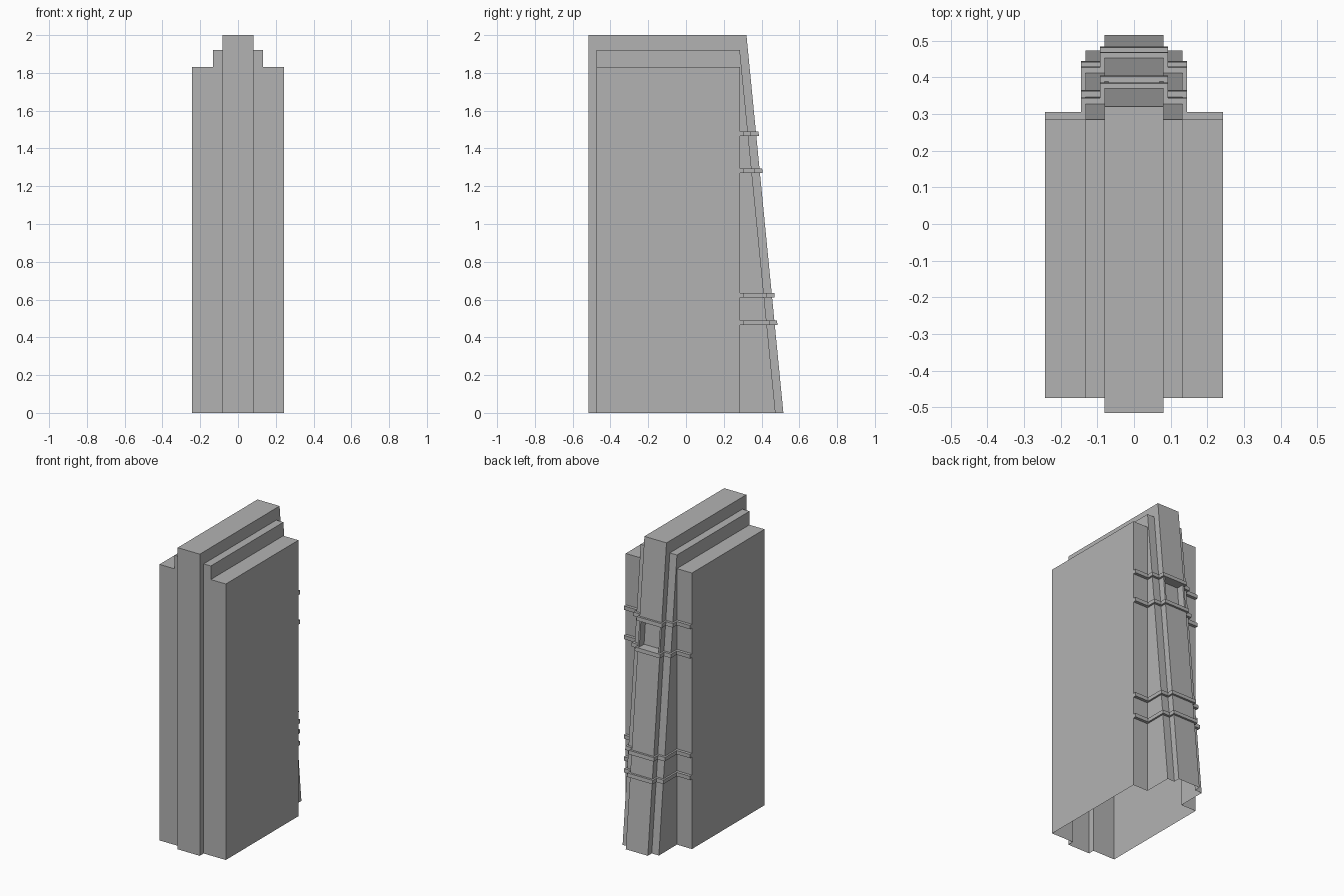
import bpy
import bmesh

cube = bpy.data.objects.get("Cube")
if cube:
    bpy.data.objects.remove(cube, do_unlink=True)

stone = bpy.data.materials.new("plain_grey")
stone.use_nodes = True
GREY = (0.45, 0.45, 0.45, 1)
stone.diffuse_color = GREY
stone.node_tree.nodes["Principled BSDF"].inputs["Base Color"].default_value = GREY


def prism(name, half_width, profile):
    """Extrude a (y, z) side profile symmetrically across x."""
    bm = bmesh.new()
    face = bm.faces.new([bm.verts.new((-half_width, y, z)) for y, z in profile])
    result = bmesh.ops.extrude_face_region(bm, geom=[face])
    moved = [v for v in result["geom"] if isinstance(v, bmesh.types.BMVert)]
    bmesh.ops.translate(bm, verts=moved, vec=(2 * half_width, 0, 0))
    bmesh.ops.recalc_face_normals(bm, faces=bm.faces)
    mesh = bpy.data.meshes.new(name)
    bm.to_mesh(mesh)
    bm.free()
    mesh.materials.append(stone)
    obj = bpy.data.objects.new(name, mesh)
    bpy.context.collection.objects.link(obj)
    return obj


def combine(target, other, operation):
    mod = target.modifiers.new(operation, "BOOLEAN")
    mod.operation = operation
    mod.solver = "EXACT"
    mod.object = other
    bpy.context.view_layer.objects.active = target
    bpy.ops.object.modifier_apply(modifier=mod.name)
    bpy.data.objects.remove(other, do_unlink=True)


def spine_back(z):
    return 0.32 + (2 - z) * 0.0978


def rib_back(z):
    return 0.285 + (1.92 - z) * 0.0985


def side_back(z):
    return 0.285


def slab(name, half_width, front, back, low, high, offset=0):
    return prism(name, half_width, [(front, low), (back(low) + offset, low),
                                    (back(high) + offset, high), (front, high)])


# Main block, stepped rib and tall central spine
tower = slab("tower_shell", 0.243, -0.475, side_back, 0, 1.83)
combine(tower, slab("stepped_rib", 0.133, -0.475, rib_back, 0, 1.92), "UNION")
combine(tower, slab("central_spine", 0.081, -0.516, spine_back, 0, 2), "UNION")

# Recessed opening between the upper bands
opening = prism("opening_cutter", 0.07, [
    (spine_back(1.28) - 0.05, 1.28), (0.5, 1.28),
    (0.5, 1.48), (spine_back(1.48) - 0.05, 1.48)])
opening.hide_render = True
combine(tower, opening, "DIFFERENCE")

# Moulded bands that step around the back
for low in (0.465, 0.61, 1.27, 1.465):
    high = low + 0.025
    for half_width, back, offset in ((0.243, side_back, 0.02),
                                     (0.145, rib_back, 0.016),
                                     (0.093, spine_back, 0.014)):
        band = slab("band", half_width, 0.27, back, low, high, offset)
        combine(tower, band, "UNION")

# Open underside
bm = bmesh.new()
bm.from_mesh(tower.data)
base = [f for f in bm.faces if all(v.co.z < 0.001 for v in f.verts)]
bmesh.ops.delete(bm, geom=base, context="FACES")
bm.to_mesh(tower.data)
bm.free()
